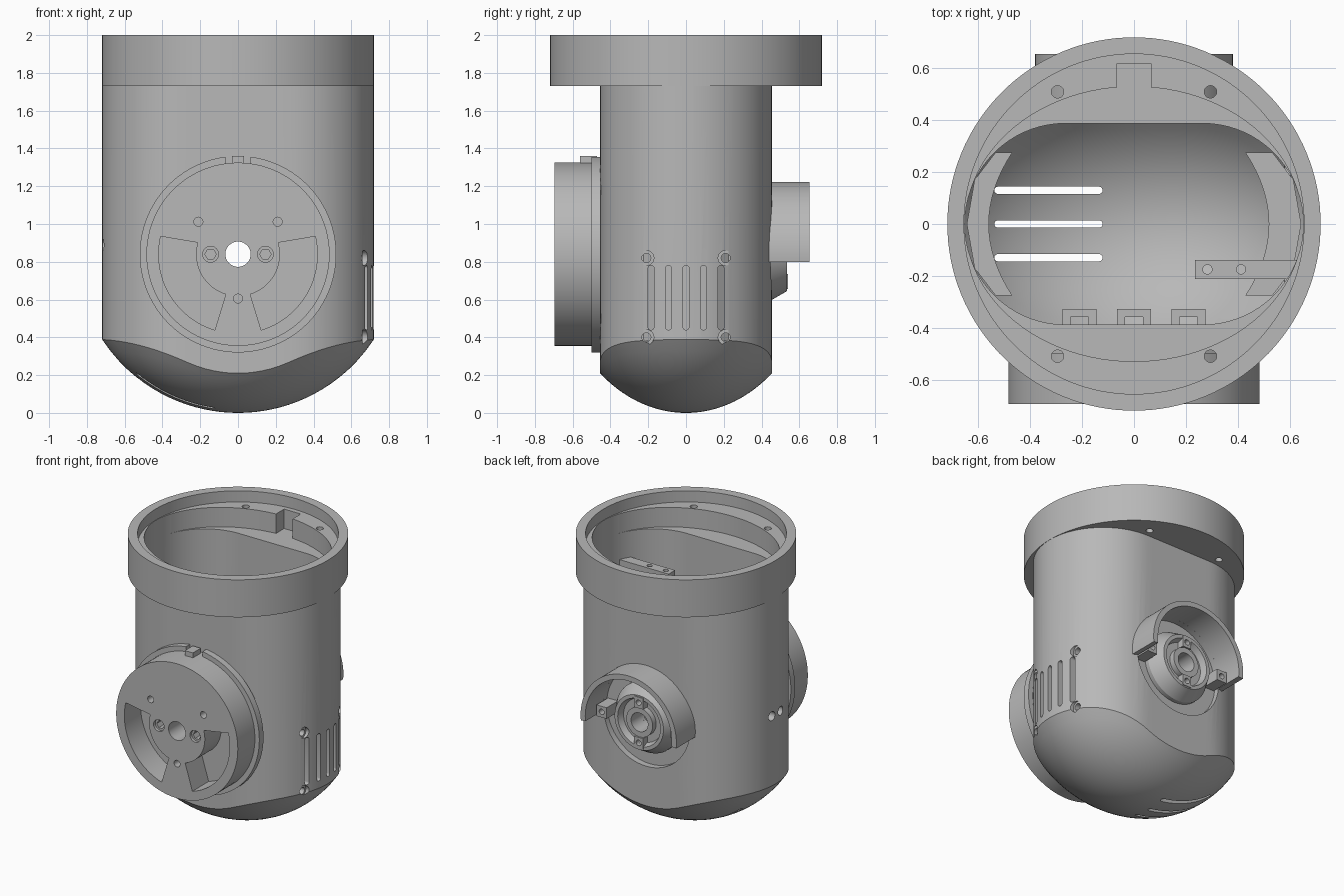
import bpy, bmesh, math
from math import sin, cos, pi, radians, sqrt

if "Cube" in bpy.data.objects:
    bpy.data.objects.remove(bpy.data.objects["Cube"])

grey = bpy.data.materials.new("housing grey")
grey.diffuse_color = (0.48, 0.48, 0.48, 1)
grey.use_nodes = True
grey.node_tree.nodes["Principled BSDF"].inputs["Base Color"].default_value = grey.diffuse_color
PZ = 0.84  # height of the port axis


def finish(bm, name):
    bmesh.ops.remove_doubles(bm, verts=bm.verts, dist=1e-5)
    bmesh.ops.recalc_face_normals(bm, faces=bm.faces)
    me = bpy.data.meshes.new(name)
    bm.to_mesh(me)
    bm.free()
    me.materials.append(grey)
    ob = bpy.data.objects.new(name, me)
    bpy.context.collection.objects.link(ob)
    return ob


def prism(bm, pts, lo, hi, axis):
    """Extrude a 2D outline along an axis."""
    def place(p, t):
        return {'x': (t, p[0], p[1]), 'y': (p[0], t, p[1]), 'z': (p[0], p[1], t)}[axis]
    a = [bm.verts.new(place(p, lo)) for p in pts]
    b = [bm.verts.new(place(p, hi)) for p in pts]
    bm.faces.new(a)
    bm.faces.new(b[::-1])
    for i in range(len(pts)):
        j = (i + 1) % len(pts)
        bm.faces.new((a[i], b[i], b[j], a[j]))


def solid(name, *parts):
    bm = bmesh.new()
    for p in parts:
        prism(bm, *p)
    return finish(bm, name)


def circle(u, v, r, n=32, rv=None):
    return [(u + r * cos(2 * pi * i / n), v + (rv or r) * sin(2 * pi * i / n)) for i in range(n)]


def rect(u0, u1, v0, v1):
    return [(u0, v0), (u1, v0), (u1, v1), (u0, v1)]


def arc(u, v, r, a0, a1, n=24):
    return [(u + r * cos(radians(a0 + (a1 - a0) * i / n)),
             v + r * sin(radians(a0 + (a1 - a0) * i / n))) for i in range(n + 1)]


def slot_v(u, v0, v1, r):
    return arc(u, v1, r, 0, 180, 8) + arc(u, v0, r, 180, 360, 8)


def slot_h(u0, u1, v, r):
    return arc(u1, v, r, -90, 90, 8) + arc(u0, v, r, 90, 270, 8)


def boolean(ob, tool, op='DIFFERENCE'):
    m = ob.modifiers.new("cut", 'BOOLEAN')
    m.operation, m.object, m.solver = op, tool, 'EXACT'
    bpy.context.view_layer.update()
    me = bpy.data.meshes.new_from_object(ob.evaluated_get(bpy.context.evaluated_depsgraph_get()))
    ob.modifiers.clear()
    ob.data = me
    bpy.data.objects.remove(tool)


def capsule(name, r, cx, a, b, top):
    """Rounded-oblong column closed below by an ellipsoid dome."""
    bm = bmesh.new()
    line = [(cx - 2 * cx * i / 12, r) for i in range(1, 12)]
    out = arc(cx, 0, r, -90, 90, 36) + line
    out += arc(-cx, 0, r, 90, 270, 36) + [(-x, -y) for x, y in line]
    n, rings = len(out), []
    for k in range(1, 17):
        s = k / 16
        rings.append([bm.verts.new((x * s, y * s, 0.86 - a * sqrt(1 - (x * s / a) ** 2 - (y * s / b) ** 2)))
                      for x, y in out])
    rings.append([bm.verts.new((x, y, top)) for x, y in out])
    c = bm.verts.new((0, 0, 0.86 - a))
    for i in range(n):
        j = (i + 1) % n
        bm.faces.new((c, rings[0][i], rings[0][j]))
        for p, q in zip(rings, rings[1:]):
            bm.faces.new((p[i], q[i], q[j], p[j]))
    bm.faces.new(rings[-1])
    return finish(bm, name)


# Domed body with the round top collar
body = capsule("body_shell", 0.455, 0.264, 0.86, 0.695, 1.85)
boolean(body, solid("collar", (circle(0, 0, 0.72, 128), 1.73, 2.0, 'z')), 'UNION')
boolean(body, capsule("cavity", 0.388, 0.265, 0.80, 0.63, 2.2))
boolean(body, solid("counterbore", (circle(0, 0, 0.656, 128), 1.92, 2.2, 'z')))
boolean(body, solid("pocket", (circle(0, 0, 0.65, 96, 0.53), 1.78, 2.1, 'z')))
boolean(body, solid("key_notch", (rect(-0.066, 0.066, 0.3, 0.62), 1.78, 2.1, 'z')))
boolean(body, solid("collar_holes", *[(circle(x, y, 0.024, 20), 1.6, 2.1, 'z')
                                      for x in (-0.295, 0.295) for y in (-0.51, 0.51)]))
# Side vents, side screw holes and bottom vents
boolean(body, solid("side_vents", *[(slot_v(y, 0.455, 0.765, 0.016), 0.45, 0.9, 'x')
                                    for y in (-0.185, -0.093, 0, 0.093, 0.185)]))
corners = [(y, z) for y in (-0.21, 0.21) for z in (0.4, 0.82)]
boolean(body, solid("screw_sinks", *[(circle(y, z, 0.04, 24), 0.66, 0.9, 'x') for y, z in corners]))
boolean(body, solid("screw_holes", *[(circle(y, z, 0.024, 20), 0.58, 0.9, 'x') for y, z in corners]))
boolean(body, solid("cable_holes", *[(circle(y, 0.89, 0.032, 20), -0.9, -0.55, 'x') for y in (-0.055, 0.045)]))
boolean(body, solid("bottom_vents", *[(slot_h(-0.525, -0.135, y, 0.014), -0.1, 0.36, 'z')
                                      for y in (-0.13, 0, 0.13)]))
# Round recess at the back and the bore through both walls
boolean(body, solid("back_recess", (circle(0, PZ, 0.345, 64), 0.41, 0.6, 'y')))
boolean(body, solid("bore", (circle(0, PZ, 0.067), -1, 1, 'y')))

# Front drum: backing flange, thick disc, pockets and holes
flange = solid("front_flange", (circle(0, PZ, 0.52, 96), -0.50, -0.452, 'y'))
boolean(flange, solid("flange_notch", (rect(-0.066, 0.066, 1.3, 1.5), -0.6, -0.4, 'y')))
boolean(flange, solid("flange_bore", (circle(0, PZ, 0.067), -1, 1, 'y')))
drum = solid("front_drum", (circle(0, PZ, 0.485, 96), -0.695, -0.45, 'y'))
boolean(drum, solid("drum_bore", (circle(0, PZ, 0.067), -1, 1, 'y')))
right = arc(0, PZ, 0.42, -73, 13) + arc(0, PZ, 0.222, 16, -73)
left = [(-x, z) for x, z in right]
boolean(drum, solid("drum_pockets", (right, -0.8, -0.51, 'y'), (left, -0.8, -0.51, 'y')))
boolean(drum, solid("drum_holes", *[(circle(x, z, 0.024, 20), -0.8, -0.55, 'y')
                                    for x, z in ((-0.21, 1.012), (0.21, 1.012), (0, 0.605))]))
boolean(drum, solid("nut_sinks", *[(circle(x, PZ, 0.042, 24), -0.8, -0.675, 'y') for x in (-0.145, 0.145)]))
boolean(drum, solid("nut_hexes", *[(circle(x, PZ, 0.03, 6), -0.8, -0.56, 'y') for x in (-0.145, 0.145)]))
solid("drum_latch", (rect(-0.032, 0.032, 1.3, 1.36), -0.56, -0.47, 'y'))

# Back port: half-round hood, conical boss and clips
solid("back_hood", (arc(0, PZ, 0.382, -6, 186, 60) + arc(0, PZ, 0.345, 186, -6, 60), 0.42, 0.655, 'y'))
bm = bmesh.new()
prof = [(0.067, 0.405), (0.25, 0.405), (0.25, 0.44), (0.195, 0.535), (0.17, 0.535),
        (0.155, 0.49), (0.105, 0.49), (0.105, 0.53), (0.067, 0.53)]
rows = [[bm.verts.new((r * cos(t), y, PZ + r * sin(t))) for r, y in prof]
        for t in (2 * pi * i / 64 for i in range(64))]
for i in range(64):
    for k in range(len(prof)):
        p, q, m = rows[i], rows[(i + 1) % 64], (k + 1) % len(prof)
        bm.faces.new((p[k], q[k], q[m], p[m]))
finish(bm, "back_boss")
for x, z, w in ((0, PZ + 0.145, 0.035), (0, PZ - 0.145, 0.035), (0.295, PZ, 0.04), (-0.295, PZ, 0.04)):
    clip = solid("back_clip", (rect(x - w, x + w, z - 0.04, z + 0.04), 0.405, 0.54, 'y'))
    boolean(clip, solid("clip_hole", (circle(x, z, 0.02, 16), 0.48, 0.7, 'y')))

# Interior: side mounting plates, front wall brackets and the cross arm
for s, inner in ((1, 0.52), (-1, 0.56)):
    rim = [(0.535, -0.275), (0.615, -0.17), (0.645, 0), (0.615, 0.17), (0.535, 0.275)]
    hollow = [(inner - 0.09 * (y / 0.275) ** 2, y) for y in [0.275 - 0.55 * i / 16 for i in range(17)]]
    solid("side_mount", ([(s * x, y) for x, y in rim + hollow], 0.38, 0.88, 'z'))
for cx in (-0.21, 0, 0.21):
    u = [(cx - 0.066, -0.395), (cx - 0.066, -0.328), (cx + 0.066, -0.328), (cx + 0.066, -0.395),
         (cx + 0.035, -0.395), (cx + 0.035, -0.358), (cx - 0.035, -0.358), (cx - 0.035, -0.395)]
    solid("wall_bracket", (u, 1.12, 1.2, 'z'))
arm = solid("cross_arm", (rect(0.235, 0.63, -0.212, -0.138), 1.54, 1.59, 'z'))
boolean(arm, solid("arm_holes", *[(circle(x, -0.175, 0.018, 16), 1.4, 1.7, 'z') for x in (0.283, 0.413)]))

# Smooth curved walls, keep machined edges sharp
for ob in bpy.context.scene.objects:
    ob.select_set(True)
    bpy.context.view_layer.objects.active = ob
bpy.ops.object.shade_smooth_by_angle(angle=radians(25))
